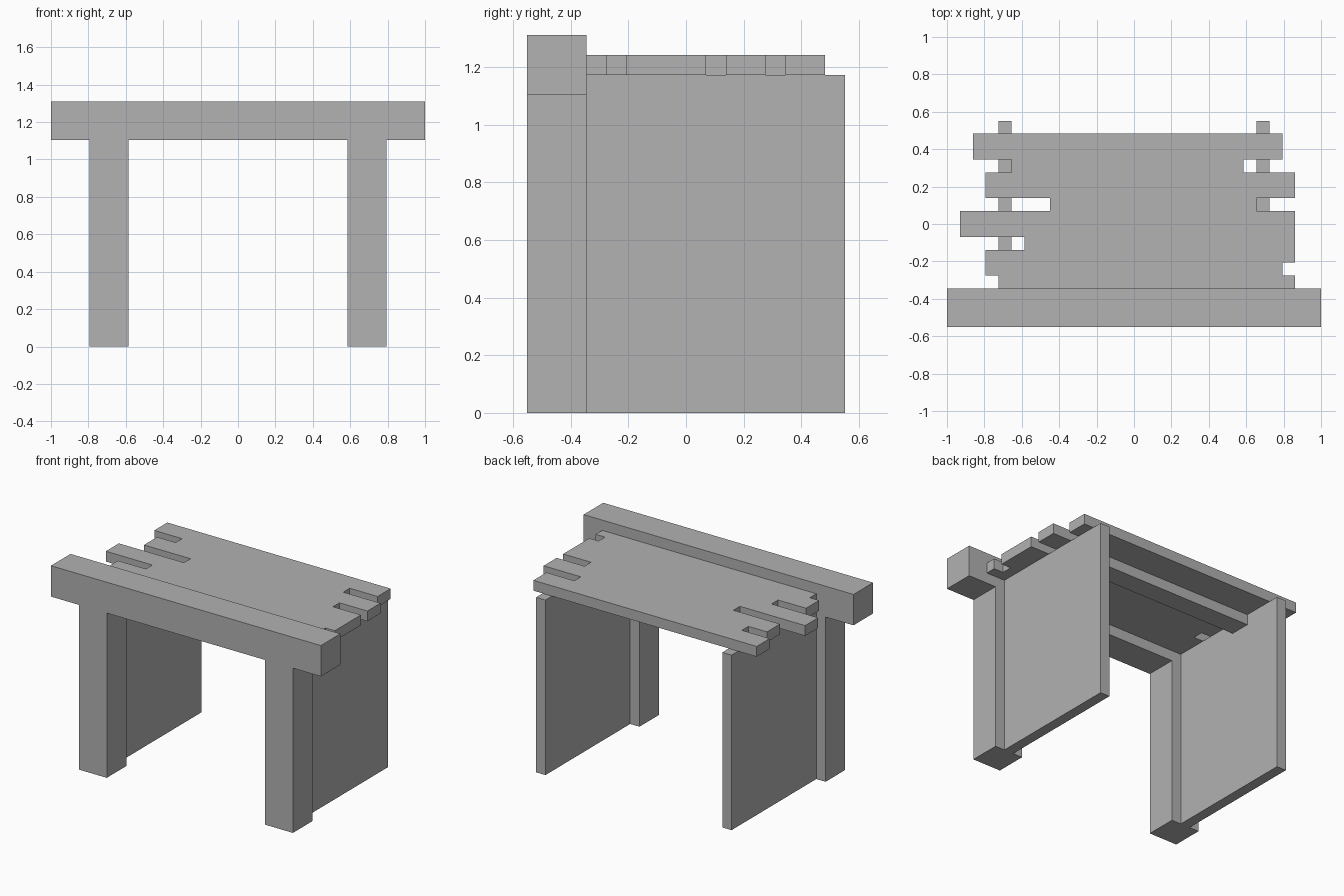
import bpy
import bmesh

U = 2 / 29  # module that every part is sized in

cube = bpy.data.objects.get("Cube")
if cube:
    bpy.data.objects.remove(cube, do_unlink=True)

grey = bpy.data.materials.new("plain grey")
grey.use_nodes = True
grey.diffuse_color = (0.445, 0.445, 0.445, 1)
grey.node_tree.nodes["Principled BSDF"].inputs["Base Color"].default_value = grey.diffuse_color


def extrude_outline(name, points, direction):
    """Make a solid from a flat outline, given in modules."""
    bm = bmesh.new()
    face = bm.faces.new([bm.verts.new([c * U for c in p]) for p in points])
    result = bmesh.ops.extrude_face_region(bm, geom=[face])
    verts = [v for v in result["geom"] if isinstance(v, bmesh.types.BMVert)]
    bmesh.ops.translate(bm, verts=verts, vec=[c * U for c in direction])
    bmesh.ops.recalc_face_normals(bm, faces=bm.faces[:])
    mesh = bpy.data.meshes.new(name)
    bm.to_mesh(mesh)
    bm.free()
    mesh.materials.append(grey)
    obj = bpy.data.objects.new(name, mesh)
    bpy.context.collection.objects.link(obj)
    return obj


def box(name, x, y, z):
    base = [(x[0], y[0], z[0]), (x[1], y[0], z[0]), (x[1], y[1], z[0]), (x[0], y[1], z[0])]
    return extrude_outline(name, base, (0, 0, z[1] - z[0]))


# Front gate: one outline for the two posts and the lintel
half = [(14.5, 19), (14.5, 16), (11.5, 16), (11.5, 0), (8.5, 0), (8.5, 16)]
gate = [(x, -8, z) for x, z in half] + [(-x, -8, z) for x, z in reversed(half)]
extrude_outline("front_gate", gate, (0, 3, 0))

# Side walls
for side, x in (("left", (9.5, 10.5)), ("right", (-10.5, -9.5))):
    box(side + "_wall", x, (-5, 8), (0, 17))

# Cross beam under the roof
box("cross_beam", (-9.5, 9.5), (2, 4), (16, 17))

# Roof with ragged plank ends: (end of row in y, x of the plank end)
right_ends = [(-4, 12.5), (-3, 11.5), (1, 12.5), (2, 9.5), (4, 12.5), (5, 8.5), (7, 11.5)]
left_ends = [(-4, -10.5), (-2, -11.5), (-1, -8.5), (1, -13.5), (2, -6.5),
             (4, -11.5), (5, -9.5), (7, -12.5)]


def ragged_edge(ends):
    points, y = [], -5
    for y_end, x in ends:
        points += [(x, y, 17), (x, y_end, 17)]
        y = y_end
    return points


extrude_outline("plank_roof", ragged_edge(right_ends) + ragged_edge(left_ends)[::-1], (0, 0, 1))
